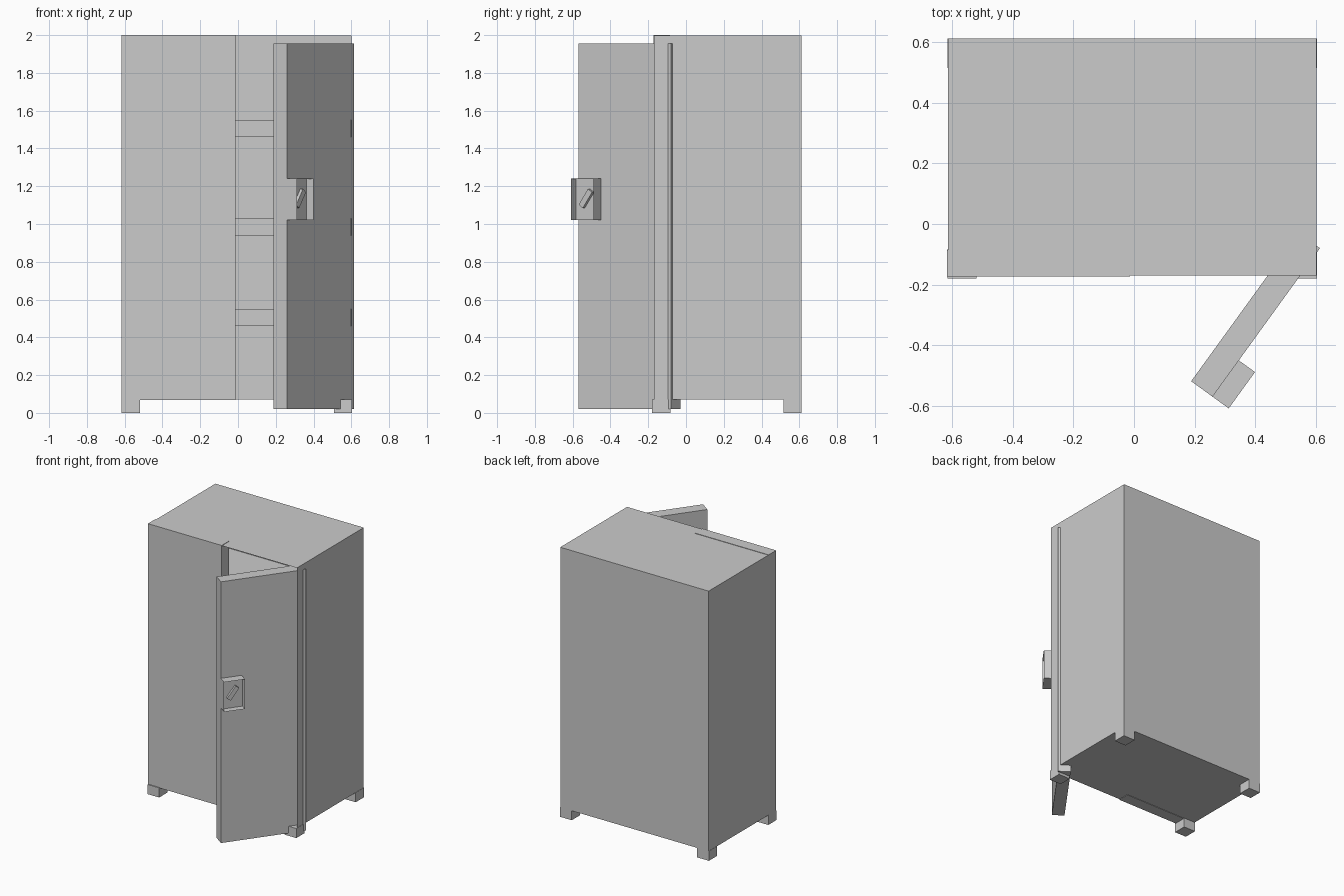
import bpy, bmesh
from math import radians
from mathutils import Matrix, Vector

if "Cube" in bpy.data.objects:
    bpy.data.objects.remove(bpy.data.objects["Cube"])


def box(name, lo, hi, matrix=None, edit=None):
    """Box between two corners, with an optional bmesh edit and placement."""
    lo, hi = Vector(lo), Vector(hi)
    bm = bmesh.new()
    bmesh.ops.create_cube(bm, size=1)
    for v in bm.verts:
        v.co = (lo + hi) / 2 + Vector(a * b for a, b in zip(v.co, hi - lo))
    bm.normal_update()
    if edit:
        edit(bm)
    mesh = bpy.data.meshes.new(name)
    bm.to_mesh(mesh)
    bm.free()
    obj = bpy.data.objects.new(name, mesh)
    bpy.context.collection.objects.link(obj)
    if matrix:
        obj.matrix_world = matrix
    return obj


def front_face(bm):
    return min(bm.faces, key=lambda f: f.calc_center_median().y)


def open_front(bm):
    bmesh.ops.delete(bm, geom=[front_face(bm)], context='FACES_ONLY')


def recess_front(bm):
    face = front_face(bm)
    bmesh.ops.inset_individual(bm, faces=[face], thickness=0.002)
    bmesh.ops.translate(bm, verts=face.verts, vec=(0, 0.045, 0))


# Thin sheet cabinet, open at the front
box("cabinet_shell", (-0.614, -0.17, 0.07), (0.602, 0.612, 1.997), edit=open_front)

# Shelves
for i, z in enumerate((0.46, 0.94, 1.46)):
    box(f"shelf_{i + 1}", (-0.612, -0.105, z), (0.601, 0.61, z + 0.09))

# Feet
for side, x in (("left", -0.616), ("right", 0.508)):
    for end, y in (("front", -0.18), ("back", 0.515)):
        box(f"{end}_{side}_foot", (x, y, 0), (x + 0.096, y + 0.097, 0.071))

# Closed left door
box("left_door", (-0.617, -0.173, 0.067), (-0.013, -0.086, 2.0))

# Open right door, placed about its outer hinge corner
hinge = Matrix.Translation((0.614, -0.08, 0)) @ Matrix.Rotation(radians(54.1), 4, 'Z')
box("right_door", (-0.605, 0, 0.02), (0, 0.087, 1.955), hinge)
box("handle_housing", (-0.605, -0.066, 1.02), (-0.457, 0, 1.24), hinge, recess_front)

# Tilted lever inside the recess
tilt = hinge @ Matrix.Translation((-0.531, -0.021, 1.135)) @ Matrix.Rotation(radians(36), 4, 'Y')
box("handle_lever", (-0.016, -0.018, -0.052), (0.016, 0.002, 0.052), tilt)
